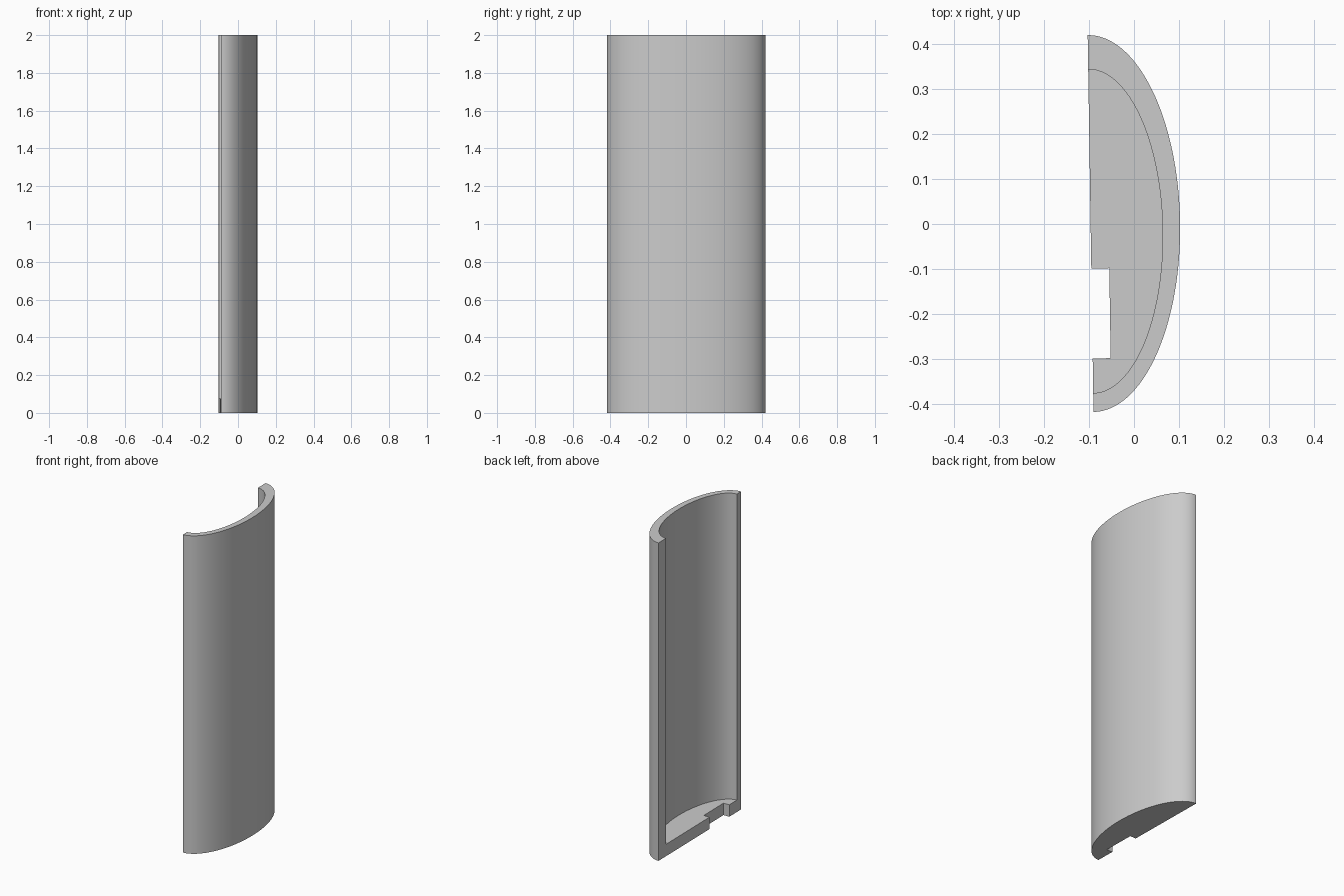
import bpy, bmesh, math

if "Cube" in bpy.data.objects:
    bpy.data.objects.remove(bpy.data.objects["Cube"], do_unlink=True)

HEIGHT, FLOOR, TILT = 2.0, 0.075, 0.0155
CENTRE = (-0.0965, 0.001, 0)

grey = bpy.data.materials.new("light grey")
grey.use_nodes = True
grey.diffuse_color = (0.6, 0.6, 0.6, 1)
grey.node_tree.nodes["Principled BSDF"].inputs["Base Color"].default_value = grey.diffuse_color


def half_ellipse(depth, half_width, shift=0.0, steps=64):
    angles = [math.pi * (i / steps - 0.5) for i in range(steps + 1)]
    return [(depth * math.cos(a), shift + half_width * math.sin(a)) for a in angles]


def prism(name, outline, bottom, top):
    bm = bmesh.new()
    base = bm.faces.new([bm.verts.new((x, y, bottom)) for x, y in outline])
    wall = bmesh.ops.extrude_face_region(bm, geom=[base])
    moved = [v for v in wall["geom"] if isinstance(v, bmesh.types.BMVert)]
    bmesh.ops.translate(bm, verts=moved, vec=(0, 0, top - bottom))
    bmesh.ops.recalc_face_normals(bm, faces=bm.faces)
    mesh = bpy.data.meshes.new(name)
    bm.to_mesh(mesh)
    bm.free()
    mesh.materials.append(grey)
    ob = bpy.data.objects.new(name, mesh)
    bpy.context.collection.objects.link(ob)
    ob.location = CENTRE
    ob.rotation_euler.z = TILT
    return ob


# Solid half-elliptical body
shell = prism("curved_shell", half_ellipse(0.199, 0.419), 0, HEIGHT)

# Cavity, open at the top and along the flat side
inner = half_ellipse(0.16, 0.36, shift=-0.017)
cavity_outline = inner + [(-0.1, inner[-1][1]), (-0.1, inner[0][1])]
cavity = prism("cavity_cutter", cavity_outline, FLOOR, HEIGHT + 0.1)

# Rectangular notch in the floor edge
notch = prism("notch_cutter", [(-0.1, -0.3), (0.04, -0.3), (0.04, -0.1), (-0.1, -0.1)],
              -0.1, FLOOR + 0.1)

bpy.context.view_layer.update()
bpy.ops.object.select_all(action='DESELECT')
shell.select_set(True)
bpy.context.view_layer.objects.active = shell
for cutter in (cavity, notch):
    cutter.hide_render = True
    mod = shell.modifiers.new(cutter.name, 'BOOLEAN')
    mod.operation, mod.solver, mod.object = 'DIFFERENCE', 'EXACT', cutter
    bpy.ops.object.modifier_apply(modifier=mod.name)
    bpy.data.objects.remove(cutter, do_unlink=True)

bpy.ops.object.shade_smooth_by_angle(angle=math.radians(30))
